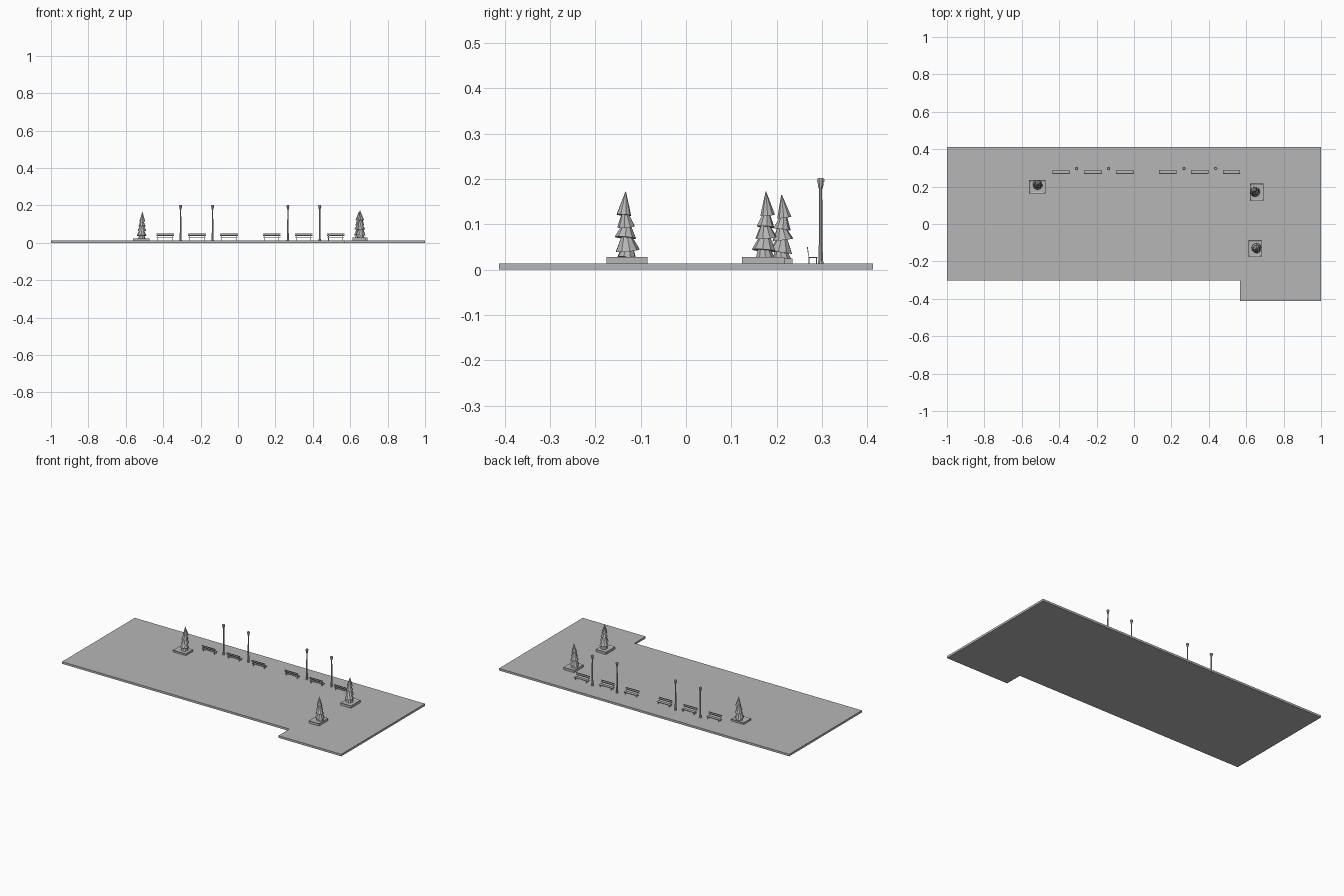
import bpy, bmesh, math
from mathutils import Matrix

if "Cube" in bpy.data.objects:
    bpy.data.objects.remove(bpy.data.objects["Cube"])

TOP = 0.013  # paving surface height

grey = bpy.data.materials.new("mid_grey")
grey.diffuse_color = (0.47, 0.47, 0.47, 1)
grey.use_nodes = True
grey.node_tree.nodes["Principled BSDF"].inputs["Base Color"].default_value = grey.diffuse_color


def finish(bm, name):
    bmesh.ops.recalc_face_normals(bm, faces=bm.faces[:])
    me = bpy.data.meshes.new(name)
    bm.to_mesh(me)
    bm.free()
    me.materials.append(grey)
    return me


def place(me, name, loc):
    ob = bpy.data.objects.new(name, me)
    ob.location = loc
    bpy.context.collection.objects.link(ob)
    return ob


def box(bm, center, size, tilt=0.0):
    m = (Matrix.Translation(center) @ Matrix.Rotation(tilt, 4, 'X')
         @ Matrix.Diagonal((*size, 1)))
    bmesh.ops.create_cube(bm, size=1, matrix=m)


def cone(bm, z0, z1, r0, r1, n, off=(0, 0), tilt=(0, 0), spin=0.0):
    m = (Matrix.Translation((off[0], off[1], (z0 + z1) / 2))
         @ Matrix.Rotation(tilt[0], 4, 'X') @ Matrix.Rotation(tilt[1], 4, 'Y')
         @ Matrix.Rotation(spin, 4, 'Z'))
    bmesh.ops.create_cone(bm, cap_ends=True, segments=n, radius1=r0,
                          radius2=r1, depth=z1 - z0, matrix=m)


# paving slab with a step in its front edge
bm = bmesh.new()
outline = [(-1, -0.303), (0.567, -0.303), (0.567, -0.412), (1, -0.412), (1, 0.412), (-1, 0.412)]
face = bm.faces.new([bm.verts.new((x, y, 0)) for x, y in outline])
ext = bmesh.ops.extrude_face_region(bm, geom=[face])
bmesh.ops.translate(bm, vec=(0, 0, TOP), verts=[v for v in ext['geom'] if isinstance(v, bmesh.types.BMVert)])
place(finish(bm, "paving"), "paving", (0, 0, 0))

# bench: one seat board, two backrest boards on the -y side
bm = bmesh.new()
box(bm, (0, 0, 0.0135), (0.092, 0.0195, 0.002))
for y, z in ((-0.0108, 0.025), (-0.0122, 0.034)):
    box(bm, (0, y, z), (0.094, 0.0014, 0.0055), 0.15)
for x in (-0.038, 0.038):
    box(bm, (x, -0.0085, 0.0065), (0.003, 0.0016, 0.013))
    box(bm, (x, 0.008, 0.0065), (0.003, 0.0016, 0.013))
    box(bm, (x, -0.0104, 0.0245), (0.003, 0.0014, 0.025), 0.15)
bench = finish(bm, "bench")
for start in (-0.39, 0.18):
    for i in range(3):
        place(bench, "bench", (start + i * 0.171, 0.280, TOP))

# street lamp: footing, pole, collar, lantern and cap
bm = bmesh.new()
for z0, z1, r0, r1 in ((0, 0.006, 0.007, 0.006), (0.006, 0.04, 0.0052, 0.0048),
                       (0.04, 0.167, 0.0045, 0.0036), (0.166, 0.170, 0.005, 0.006),
                       (0.170, 0.181, 0.006, 0.0075), (0.181, 0.185, 0.009, 0.009),
                       (0.185, 0.189, 0.0088, 0.006)):
    cone(bm, z0, z1, r0, r1, 8, spin=math.pi / 8)
lamp = finish(bm, "lamp")
for x in (-0.307, -0.136, 0.267, 0.437):
    place(lamp, "lamp", (x, 0.297, TOP))

# conifer: stacked, slightly tilted tiers on a short trunk
TIERS = [(0.000, 0.035, 0.021, 0.009), (0.016, 0.053, 0.027, 0.009),
         (0.044, 0.078, 0.024, 0.007), (0.068, 0.102, 0.020, 0.006),
         (0.094, 0.146, 0.0165, 0.0008)]
bm = bmesh.new()
cone(bm, -0.012, 0.02, 0.006, 0.006, 6)
for i, (z0, z1, r0, r1) in enumerate(TIERS):
    side = 1 if i % 2 else -1
    cone(bm, z0, z1, r0, r1, 9, off=(0.001 * side, 0.0015 * (2 - i)),
         tilt=(0.10 * side, 0.08 * side), spin=i * 0.5)
tree = finish(bm, "conifer")


# planter: box with a recessed soil bed
def planter(cx, cy, w, d, h):
    bm = bmesh.new()
    box(bm, (0, 0, h / 2), (w, d, h))
    lid = max(bm.faces, key=lambda f: f.calc_center_median().z)
    bmesh.ops.inset_region(bm, faces=[lid], thickness=0.011)
    bmesh.ops.translate(bm, vec=(0, 0, -0.004), verts=lid.verts[:])
    place(finish(bm, "planter"), "planter", (cx, cy, TOP))


for px, py, w, d, h, tx, ty, base, s, spin in (
        (-0.518, 0.199, 0.088, 0.072, 0.011, -0.514, 0.212, 0.022, 0.98, 2.6),
        (0.656, 0.170, 0.073, 0.094, 0.0145, 0.646, 0.175, 0.026, 1.0, 3.4),
        (0.646, -0.130, 0.070, 0.091, 0.0145, 0.656, -0.132, 0.026, 1.0, 0.2)):
    planter(px, py, w, d, h)
    ob = place(tree, "conifer", (tx, ty, base))
    ob.scale = (s, s, s)
    ob.rotation_euler.z = spin
